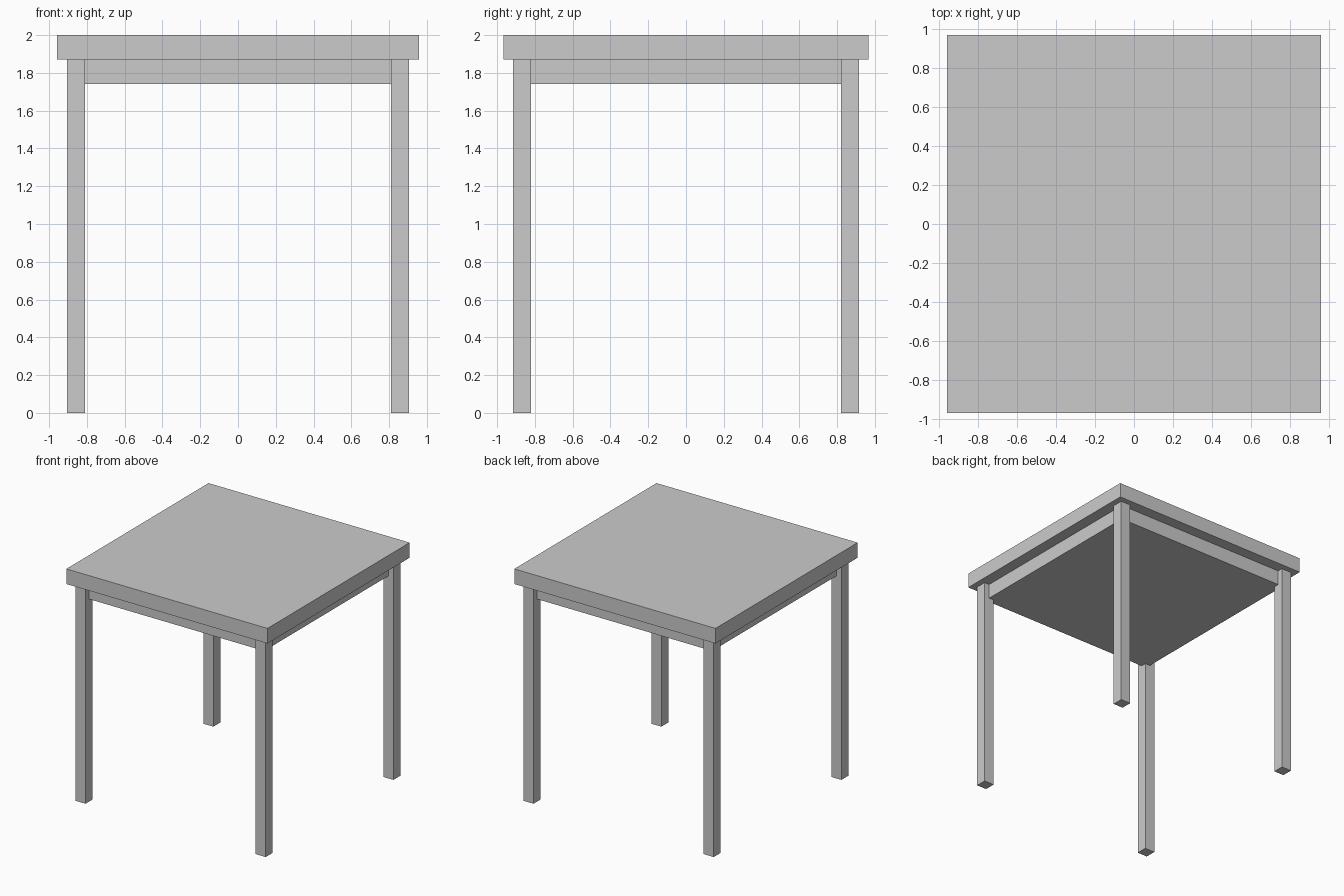
import bpy

if "Cube" in bpy.data.objects:
    bpy.data.objects.remove(bpy.data.objects["Cube"])

TOP_X, TOP_Y = 0.957, 0.966      # tabletop half sizes
LEG_X, LEG_Y = 0.857, 0.868      # leg centres
LEG_W = 0.095
Z_APRON, Z_UNDER, Z_TOP = 1.742, 1.87, 2.0


def box(name, x0, x1, y0, y1, z0, z1):
    bpy.ops.mesh.primitive_cube_add(
        size=1, location=((x0 + x1) / 2, (y0 + y1) / 2, (z0 + z1) / 2))
    ob = bpy.context.object
    ob.name = name
    ob.scale = (x1 - x0, y1 - y0, z1 - z0)
    bpy.ops.object.transform_apply(location=False, rotation=False, scale=True)
    return ob


# Square top slab
box("tabletop", -TOP_X, TOP_X, -TOP_Y, TOP_Y, Z_UNDER, Z_TOP)

# Solid apron block whose sides run to the middle of the legs
box("apron", -LEG_X, LEG_X, -LEG_Y, LEG_Y, Z_APRON, Z_UNDER)

# Four straight legs
h = LEG_W / 2
for sy, depth in ((-1, "front"), (1, "back")):
    for sx, side in ((-1, "left"), (1, "right")):
        x, y = sx * LEG_X, sy * LEG_Y
        box(f"{depth}_{side}_leg", x - h, x + h, y - h, y + h, 0, Z_UNDER)
